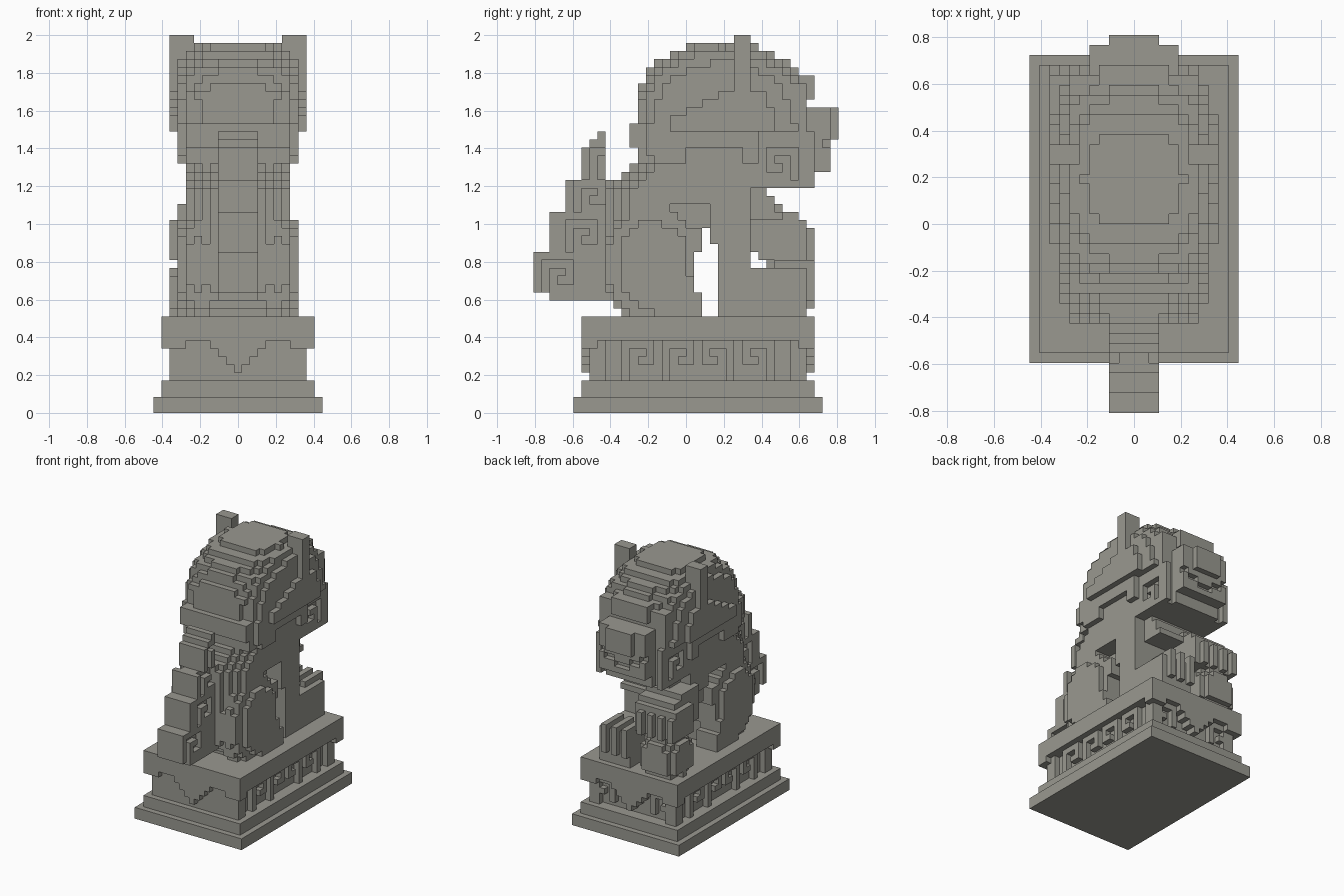
import bpy, bmesh
from mathutils import Vector

if "Cube" in bpy.data.objects:
    bpy.data.objects.remove(bpy.data.objects["Cube"], do_unlink=True)

UNIT = 2 / 47  # edge of one block
stone = bpy.data.materials.new("warm_grey_stone")
stone.use_nodes = True
colour = (0.32, 0.315, 0.28, 1)
stone.diffuse_color = colour
stone.node_tree.nodes["Principled BSDF"].inputs["Base Color"].default_value = colour

# curl used on frieze, tail and cheeks (top row first)
CURL = ["####", "#..#", "#.##", "#..."]


def box(xs, ys, zs):
    """Blocks in half-open ranges along x, y and z."""
    return {(x, y, z) for x in range(*xs) for y in range(*ys) for z in range(*zs)}


def slab(half, ys, zs):
    return box((-half, half + 1), ys, zs)


def mirror(cells):
    return cells | {(-x, y, z) for x, y, z in cells}


def blob(centre, radii, flat, boxy):
    """Rounded block mass: flat shapes the side outline, boxy the width."""
    cx, cy, cz = centre
    rx, ry, rz = radii
    reach = [range(int(c - r) - 1, int(c + r) + 2) for c, r in zip(centre, radii)]
    return {(x, y, z) for x in reach[0] for y in reach[1] for z in reach[2]
            if abs((x - cx) / rx) ** boxy + abs((y + .5 - cy) / ry) ** flat
            + abs((z + .5 - cz) / rz) ** flat <= 1}


def curl(x, y, z, flip=False):
    rows = [r[::-1] for r in CURL] if flip else CURL
    return {(x, y + j, z + 3 - i) for i, row in enumerate(rows)
            for j, mark in enumerate(row) if mark == "#"}


def build(name, cells):
    """Skin the outside of a set of blocks and merge its flat faces."""
    bm = bmesh.new()
    verts = {}
    for cell in cells:
        for axis in range(3):
            for side in (0, 1):
                near = list(cell)
                near[axis] += 2 * side - 1
                if tuple(near) in cells:
                    continue
                loop = []
                for a, b in ((0, 0), (1, 0), (1, 1), (0, 1)):
                    corner = list(cell)
                    corner[axis] += side
                    corner[(axis + 1) % 3] += a
                    corner[(axis + 2) % 3] += b
                    key = tuple(corner)
                    if key not in verts:
                        verts[key] = bm.verts.new(
                            Vector((key[0] - .5, key[1], key[2])) * UNIT)
                    loop.append(verts[key])
                bm.faces.new(loop if side else loop[::-1])
    bmesh.ops.dissolve_limit(bm, angle_limit=0.01, verts=bm.verts, edges=bm.edges)
    mesh = bpy.data.meshes.new(name)
    bm.to_mesh(mesh)
    bm.free()
    mesh.materials.append(stone)
    bpy.context.collection.objects.link(bpy.data.objects.new(name, mesh))


# Pedestal: two steps, a recessed drum and a top slab with dropped corners
build("plinth_lower", slab(10, (-14, 17), (0, 2)))
build("plinth_upper", slab(9, (-13, 16), (2, 4)))
build("pedestal_core", slab(7, (-11, 14), (4, 9)) | slab(8, (-12, -11), (4, 9)))
top = slab(9, (-13, 16), (9, 12))
for y in (-13, 14):
    top |= mirror(box((7, 10), (y, y + 2), (8, 9)))
build("pedestal_top", top)

# Frieze of hooked curls on the long sides and the face end
frieze = set()
for y in (-8, -3):
    frieze |= curl(8, y, 5) | box((8, 9), (y, y + 1), (4, 5))
frieze |= box((8, 9), (-12, -10), (4, 9))
frieze |= {(x, 2 - y, z) for x, y, z in frieze}
frieze |= box((7, 9), (14, 15), (4, 9))
frieze |= {(4 + j, 14, z) for _, j, z in curl(0, 0, 5)}
build("pedestal_frieze", mirror(frieze))

# Stepped cloth points at both ends
cloth = set()
for x in range(-3, 4):
    for y in (-13, 14):
        cloth |= box((x, x + 1), (y, y + 2), (5 + abs(x), 9))
build("pedestal_cloth", cloth)

# Torso with sloping, rounded back, open belly and a hollow behind the shoulder
torso = set()
for z in range(12, 34):
    back = -10 + max(0, z - 27, 15 - z)
    front = 8 if z >= 24 else 3 if z >= 23 else 2 if z >= 20 else 0
    for y in range(back, front):
        torso |= slab(min(6 if z > 19 else 5, 3 + y - back), (y, y + 1), (z, z + 1))
torso -= mirror(box((4, 7), (-2, 3), (23, 26)))
build("torso", torso)

# Haunches and hind feet
haunch = blob((4.8, -4.2, 18.5), (2.7, 5.6, 7), 2.6, 3)
build("haunches", mirror({c for c in haunch if c[2] >= 12}))
build("hind_feet", mirror(box((4, 8), (-4, 1), (12, 17)) | box((4, 8), (1, 2), (12, 15))))

# Chest swelling forward below the jaw
chest = slab(4, (4, 8), (20, 24)) | slab(5, (3, 8), (21, 29))
for z, front in ((27, 10), (26, 11), (25, 11), (24, 12)):
    chest |= slab(4, (8, front), (z, z + 1))
build("chest", chest)

# Standing foreleg and its toes
leg = box((1, 7), (4, 8), (13, 26)) | box((1, 7), (5, 8), (12, 13))
leg |= box((1, 7), (4, 11), (12, 17)) | box((1, 7), (9, 15), (12, 18))
leg |= box((1, 7), (3, 4), (21, 26)) | box((1, 7), (8, 9), (17, 18))
for x in (1, 3, 5):
    leg |= box((x, x + 1), (11, 16), (14, 19))
build("standing_foreleg", leg)

# Raised foreleg resting on a ball
raised = box((-7, 0), (7, 12), (20, 26)) | box((-7, 0), (9, 14), (19, 25))
raised |= box((-8, 0), (10, 15), (19, 24))
for x in (-8, -6, -4, -2):
    raised |= box((x, x + 1), (11, 16), (19, 23))
build("raised_foreleg", raised)
build("ball", blob((-5, 12.5, 15.3), (3.8, 3.7, 4.2), 2.3, 2.3))

# Upright tail in steps, with curls carved in its sides
tail = set()
for y, z, height in ((-19, 15, 5), (-17, 14, 11), (-15, 25, 4),
                     (-13, 29, 4), (-12, 33, 1), (-11, 34, 1)):
    tail |= slab(2, (y, -9), (z, z + height))
for y, z in ((-18, 15), (-15, 20), (-14, 25), (-12, 29)):
    tail -= mirror(curl(2, y, z))
tail -= slab(2, (-10, -9), (29, 35))
build("tail", tail)

# Rounded mane, narrower below and stepped back behind a diagonal hairline
mane = {(x, y, z) for x, y, z in blob((0, 4.5, 34), (8.9, 11.6, 12.2), 2.3, 3.6)
        if z >= (33 if 0 <= y < 7 else 31) and abs(x) <= (8 if z >= 35 else 7)
        and -6 <= y <= 14}
mane = {(x, y, z) for x, y, z in mane
        if abs(x) < 8 or y < -3 or y >= 6 + 2 * min(0, z - 39)}
mane -= mirror(box((6, 9), (9, 16), (28, 35)))
mane -= slab(9, (-6, -5), (36, 39))
build("mane", mane)
build("hair_plate", slab(4, (-6, -4), (36, 39)) | slab(6, (-7, -5), (33, 36)))

# Ears running down into the hairline
ears = box((6, 9), (6, 8), (39, 47))
for step in range(4):
    ears |= box((7, 9), (4 - 2 * step, 7 - 2 * step), (38 - step, 40 - step))
build("ears", mirror(ears))

# Face, with curled cheeks
build("face", slab(5, (8, 15), (28, 41)) | slab(4, (8, 16), (28, 38)))
cheeks = box((6, 7), (8, 16), (28, 35))
cheeks -= curl(6, 10, 29, True)
build("cheeks", mirror(cheeks))

# Brows stepping down to the sides, and eyes beneath
brows = box((0, 4), (12, 16), (39, 42)) | box((4, 7), (12, 15), (38, 41))
build("brows", mirror(brows))
build("eyes", mirror(box((3, 5), (14, 16), (36, 38)) | box((6, 7), (12, 15), (35, 38))))

# Muzzle with a stepped mouth line, and nose
muzzle = slab(4, (15, 18), (30, 38))
for x in range(-4, 5):
    muzzle -= box((x, x + 1), (17, 18), (31 + abs(x) // 2, 32 + abs(x) // 2))
build("muzzle", muzzle)
build("nose", slab(2, (17, 19), (34, 38)))
